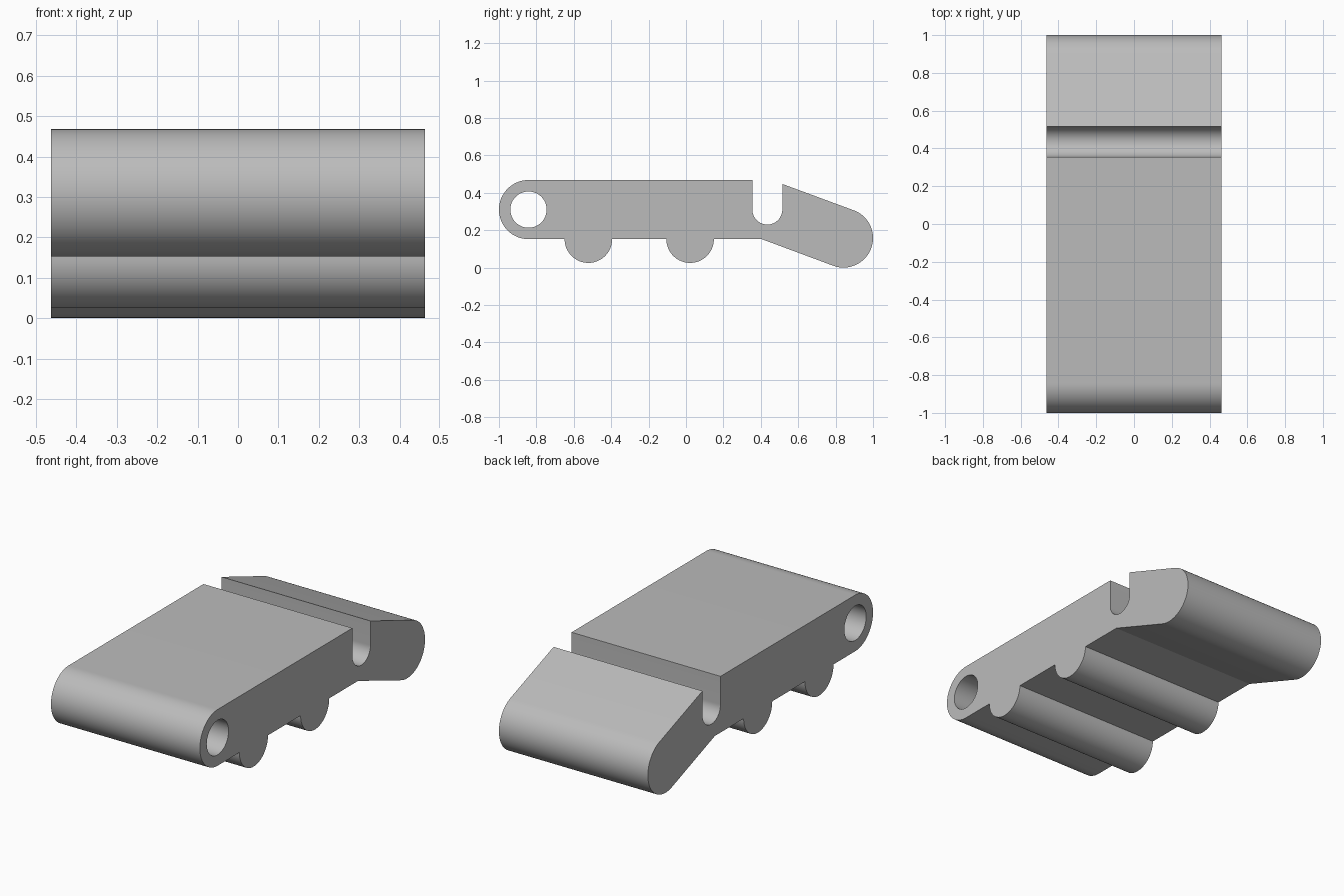
import bpy, bmesh
from math import sin, cos, radians
from mathutils import Vector

cube = bpy.data.objects.get("Cube")
if cube:
    bpy.data.objects.remove(cube, do_unlink=True)

HALF_WIDTH = 0.463
TOP, BOTTOM, MID = 0.468, 0.152, 0.31
END_R = 0.158


def arc(y, z, r, start, end, steps=32):
    """Points on an arc, angles in degrees from +y towards +z."""
    angles = [radians(start + (end - start) * i / steps) for i in range(steps + 1)]
    return [(y + r * cos(a), z + r * sin(a)) for a in angles]


# Side outline, counter-clockwise from the front end
outline = arc(-0.842, MID, END_R, 90, 270)
for bump_y in (-0.522, 0.022):                       # two round ribs underneath
    outline += arc(bump_y, BOTTOM, 0.127, 180, 360)
outline += [(0.405, BOTTOM)]
outline += arc(0.842, END_R, END_R, 250, 430)        # drooping rounded tail
outline += [(0.515, 0.447)]
outline += arc(0.435, MID, 0.08, 360, 180)           # round-bottomed slot
outline += [(0.355, TOP)]
pin_hole = arc(-0.842, MID, 0.097, 0, 360, 48)[:-1]

# Fill the outline around the hole and extrude it across the width
bm = bmesh.new()
edges = []
for loop in (outline, pin_hole):
    verts = [bm.verts.new((-HALF_WIDTH, y, z)) for y, z in loop]
    edges += [bm.edges.new((v, verts[i - 1])) for i, v in enumerate(verts)]
bmesh.ops.triangle_fill(bm, edges=edges, use_beauty=True, normal=Vector((-1, 0, 0)))
extruded = bmesh.ops.extrude_face_region(bm, geom=bm.faces[:], use_keep_orig=True)
moved = [g for g in extruded["geom"] if isinstance(g, bmesh.types.BMVert)]
bmesh.ops.translate(bm, verts=moved, vec=(2 * HALF_WIDTH, 0, 0))
bmesh.ops.recalc_face_normals(bm, faces=bm.faces[:])

mesh = bpy.data.meshes.new("link_body")
bm.to_mesh(mesh)
bm.free()
body = bpy.data.objects.new("link_body", mesh)
bpy.context.collection.objects.link(body)

# Plain grey
grey = bpy.data.materials.new("grey")
grey.use_nodes = True
colour = (0.5, 0.5, 0.5, 1)
grey.diffuse_color = colour
grey.node_tree.nodes["Principled BSDF"].inputs["Base Color"].default_value = colour
mesh.materials.append(grey)

# Smooth curves, sharp corners
bpy.ops.object.select_all(action="DESELECT")
body.select_set(True)
bpy.context.view_layer.objects.active = body
bpy.ops.object.shade_smooth_by_angle(angle=radians(15))
